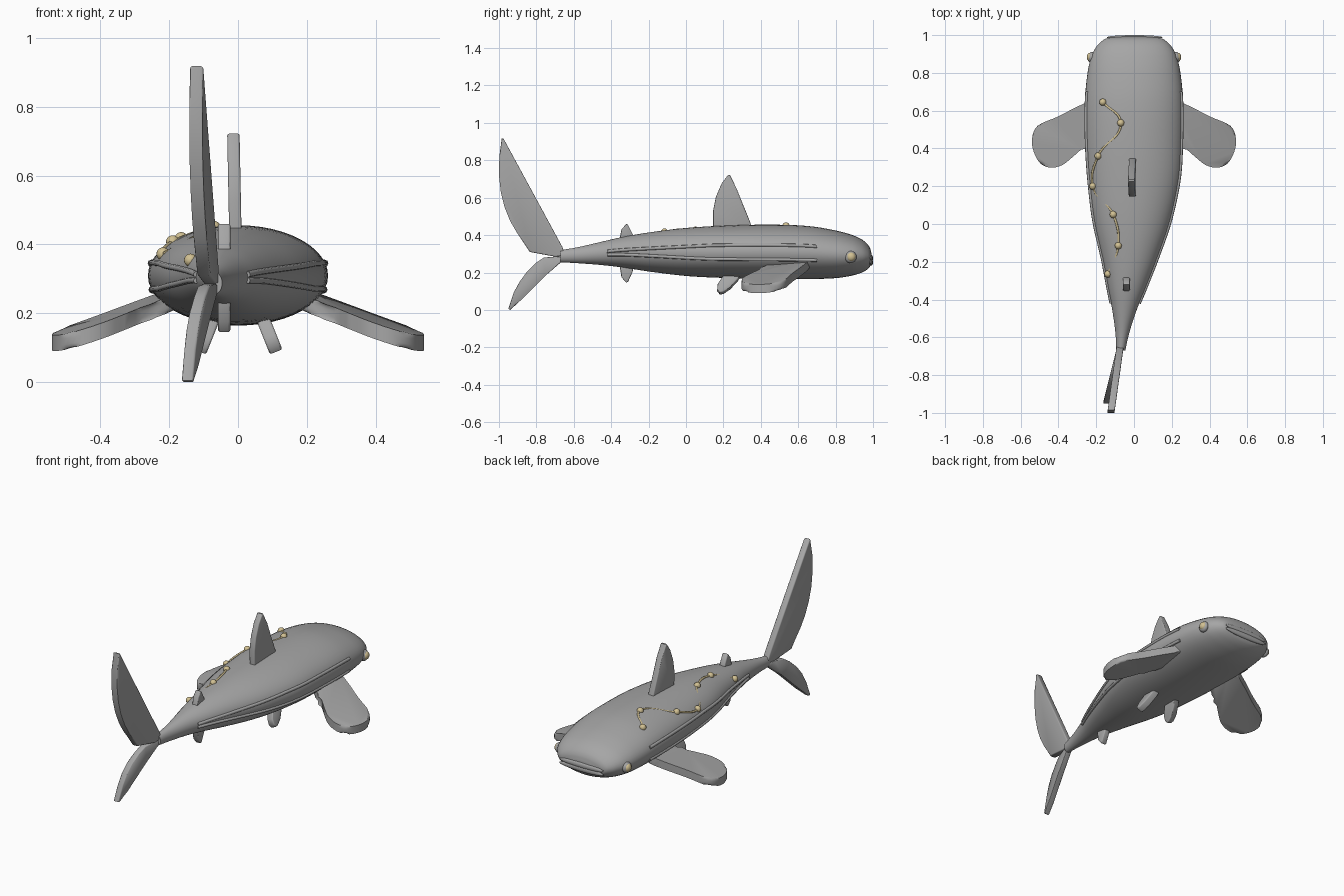
import bpy, bmesh, math
from mathutils import Vector

if "Cube" in bpy.data.objects:
    bpy.data.objects.remove(bpy.data.objects["Cube"])


def material(name, rgb):
    m = bpy.data.materials.new(name)
    m.diffuse_color = (*rgb, 1)
    m.use_nodes = True
    m.node_tree.nodes["Principled BSDF"].inputs["Base Color"].default_value = m.diffuse_color
    return m


GREY = material("skin grey", (0.38, 0.38, 0.38))
SAND = material("sand gold", (0.64, 0.53, 0.29))

# Body stations: y, centre x, half width, bottom z, top z
STATIONS = [
    (-0.67, -0.070, 0.024, 0.255, 0.320), (-0.58, -0.062, 0.036, 0.250, 0.335),
    (-0.45, -0.050, 0.066, 0.240, 0.365), (-0.34, -0.038, 0.100, 0.227, 0.390),
    (-0.18, -0.022, 0.148, 0.203, 0.417), (0.02, -0.010, 0.208, 0.180, 0.440),
    (0.24, 0.0, 0.247, 0.170, 0.452), (0.45, 0.0, 0.260, 0.165, 0.456),
    (0.65, 0.0, 0.260, 0.165, 0.449), (0.80, 0.0, 0.246, 0.170, 0.425),
    (0.89, 0.0, 0.225, 0.184, 0.400), (0.94, 0.0, 0.198, 0.200, 0.377),
    (0.97, 0.0, 0.168, 0.217, 0.352), (0.985, 0.0, 0.135, 0.235, 0.328),
    (0.992, 0.0, 0.070, 0.258, 0.302),
]


def slope(i, k):
    a, b = STATIONS[max(i - 1, 0)], STATIONS[min(i + 1, len(STATIONS) - 1)]
    return (b[k] - a[k]) / (b[0] - a[0])


def section(y):
    """Smoothly interpolated centre x, half width, centre z, half height."""
    y = min(max(y, STATIONS[0][0]), STATIONS[-1][0])
    i = 0
    while i < len(STATIONS) - 2 and y > STATIONS[i + 1][0]:
        i += 1
    p, q = STATIONS[i], STATIONS[i + 1]
    d = q[0] - p[0]
    t = (y - p[0]) / d
    v = []
    for k in range(1, 5):
        v.append((2*t**3 - 3*t**2 + 1) * p[k] + (t**3 - 2*t**2 + t) * d * slope(i, k)
                 + (3*t**2 - 2*t**3) * q[k] + (t**3 - t**2) * d * slope(i + 1, k))
    return v[0], v[1], (v[2] + v[3]) / 2, (v[3] - v[2]) / 2


def finish(name, bm, mat, angle=40):
    bmesh.ops.recalc_face_normals(bm, faces=bm.faces)
    me = bpy.data.meshes.new(name)
    bm.to_mesh(me)
    bm.free()
    ob = bpy.data.objects.new(name, me)
    bpy.context.collection.objects.link(ob)
    me.materials.append(mat)
    bpy.ops.object.select_all(action='DESELECT')
    ob.select_set(True)
    bpy.context.view_layer.objects.active = ob
    bpy.ops.object.shade_smooth_by_angle(angle=math.radians(angle))
    return ob


# Body: lofted elliptical rings
bm = bmesh.new()
rings = []
ys = []
for a, b in zip(STATIONS, STATIONS[1:]):
    ys += [a[0] + (b[0] - a[0]) * k / 4 for k in range(4)]
for y in ys + [STATIONS[-1][0]]:
    cx, w, cz, h = section(y)
    rings.append([bm.verts.new((cx + w * math.cos(a), y, cz + h * math.sin(a)))
                  for a in (2 * math.pi * k / 48 for k in range(48))])
for r, s in zip(rings, rings[1:]):
    for k in range(48):
        bm.faces.new((r[k], r[(k + 1) % 48], s[(k + 1) % 48], s[k]))
bm.faces.new(rings[0])
bm.faces.new(rings[-1])
finish("body", bm, GREY, 60)


def smooth_loop(pts, n=4):
    """Closed Catmull-Rom curve through the points."""
    out, c = [], len(pts)
    for i in range(c):
        p = [Vector(pts[(i + k) % c]) for k in (-1, 0, 1, 2)]
        for j in range(n):
            t = j / n
            out.append(0.5 * (2*p[1] + (p[2] - p[0]) * t + (2*p[0] - 5*p[1] + 4*p[2] - p[3]) * t*t
                              + (3*p[1] - p[0] - 3*p[2] + p[3]) * t**3))
    return out


def fin(name, outline, place, thick, bevel=0.006):
    """Thick plate: place(u, v, side offset) puts the outline into space."""
    bm = bmesh.new()
    sides = [[bm.verts.new(place(p[0], p[1], s * thick / 2)) for p in outline] for s in (-1, 1)]
    bm.faces.new(sides[0])
    bm.faces.new(sides[1][::-1])
    n = len(outline)
    for i in range(n):
        j = (i + 1) % n
        bm.faces.new((sides[0][i], sides[1][i], sides[1][j], sides[0][j]))
    rim = [e for e in bm.edges if len(e.link_faces) == 2 and any(len(f.verts) > 4 for f in e.link_faces)]
    bmesh.ops.bevel(bm, geom=rim, offset=bevel, segments=3, profile=0.5, affect='EDGES')
    return finish(name, bm, GREY, 50)


# Upright fins on the centre line
fin("dorsal_fin", [(0.35, 0.43), (0.345, 0.465), (0.27, 0.65), (0.235, 0.722), (0.225, 0.722), (0.19, 0.675),
                   (0.16, 0.605), (0.145, 0.53), (0.145, 0.43)],
    lambda y, z, o: (-0.008 + o - 0.02 * (z - 0.45), y, z), 0.036)
fin("rear_dorsal_fin", [(-0.28, 0.38), (-0.285, 0.405), (-0.31, 0.455), (-0.32, 0.46), (-0.345, 0.43),
                        (-0.355, 0.38)], lambda y, z, o: (-0.04 + o, y, z), 0.036)
fin("anal_fin", [(-0.28, 0.24), (-0.285, 0.205), (-0.31, 0.15), (-0.32, 0.146), (-0.345, 0.175),
                 (-0.355, 0.24)], lambda y, z, o: (-0.04 + o, y, z), 0.036)

# Tail lobes, swept sideways
fin("upper_tail_lobe", [(-0.645, 0.29), (-0.66, 0.335), (-0.975, 0.915), (-0.985, 0.918), (-0.998, 0.82),
                        (-1.0, 0.72), (-0.99, 0.63), (-0.97, 0.55), (-0.94, 0.475), (-0.905, 0.415),
                        (-0.835, 0.31), (-0.70, 0.285)],
    lambda y, z, o: (-0.075 + o + 0.14 * (y + 0.66), y, z), 0.038)
fin("lower_tail_lobe", [(-0.645, 0.285), (-0.70, 0.285), (-0.76, 0.28), (-0.805, 0.25), (-0.85, 0.205),
                        (-0.89, 0.15), (-0.92, 0.095), (-0.95, 0.005), (-0.94, 0.0), (-0.885, 0.05),
                        (-0.755, 0.18), (-0.66, 0.262)],
    lambda y, z, o: (-0.075 + o + 0.25 * (y + 0.66), y, z), 0.034)

PECTORAL = smooth_loop([(0.17, 0.66), (0.27, 0.635), (0.40, 0.57), (0.51, 0.52), (0.54, 0.45), (0.53, 0.38),
                        (0.495, 0.32), (0.44, 0.298), (0.38, 0.312), (0.33, 0.35), (0.26, 0.41), (0.17, 0.47)])
PELVIC = [(0.29, 0.18), (0.275, 0.155), (0.235, 0.115), (0.20, 0.09), (0.18, 0.088), (0.167, 0.105),
          (0.17, 0.135), (0.20, 0.18)]


def ridge_point(side, y, level):
    cx, w, cz, h = section(y)
    return (cx + side * w * math.sqrt(1 - level**2), y, cz + h * level)


def tube(name, pts, radius, mat, kind='POLY'):
    cu = bpy.data.curves.new(name, 'CURVE')
    cu.dimensions = '3D'
    cu.bevel_depth = radius
    cu.bevel_resolution = 2
    cu.use_fill_caps = True
    sp = cu.splines.new(kind)
    if kind == 'BEZIER':
        sp.bezier_points.add(len(pts) - 1)
        for b, p in zip(sp.bezier_points, pts):
            b.co = p
            b.handle_left_type = b.handle_right_type = 'AUTO'
    else:
        sp.points.add(len(pts) - 1)
        for b, p in zip(sp.points, pts):
            b.co = (*p, 1)
    cu.materials.append(mat)
    bpy.context.collection.objects.link(bpy.data.objects.new(name, cu))


def ball(name, loc, scale, mat, seg=20):
    bm = bmesh.new()
    bmesh.ops.create_uvsphere(bm, u_segments=seg, v_segments=seg // 2 + 2, radius=1)
    for v in bm.verts:
        v.co = Vector(loc) + Vector(a * b for a, b in zip(v.co, scale))
    return finish(name, bm, mat, 60)


# Paired parts
for s, label in ((-1, "left"), (1, "right")):
    fin(label + "_pectoral_fin", PECTORAL,
        lambda x, y, o: (s * x, y, 0.215 - 0.32 * (x - 0.25) + 0.1 * (y - 0.5) + o), 0.046, 0.014)
    fin(label + "_pelvic_fin", PELVIC,
        lambda y, z, o: (s * (0.078 + 0.4 * (0.17 - z) + o), y, z + 0.4 * o), 0.036)
    for level, part in ((0.25, "upper"), (-0.28, "lower")):
        tube(f"{label}_{part}_ridge",
             [ridge_point(s, -0.42 + 1.12 * k / 28, level * (0.5 + 0.5 * min(1, k / 14))) for k in range(29)],
             0.009, GREY)
    # Eye: grey rim with a sand coloured iris
    ball(label + "_eye_rim", (s * 0.222, 0.88, 0.283), (0.022, 0.032, 0.032), GREY)
    ball(label + "_eye", (s * 0.231, 0.883, 0.284), (0.019, 0.024, 0.024), SAND)

# Lens-shaped mouth: two lips
for dz, part in ((0.011, "upper"), (-0.011, "lower")):
    ball(part + "_lip", (0.003, 0.988, 0.266 + dz), (0.148, 0.012, 0.018), GREY, 32)

# Beads and thread over the back
beads = []
for x, y in ((-0.165, 0.645), (-0.07, 0.535), (-0.19, 0.36), (-0.218, 0.2), (-0.11, 0.05),
             (-0.083, -0.115), (-0.138, -0.265)):
    cx, w, cz, h = section(y)
    beads.append((x, y, cz + h * math.sqrt(max(0.05, 1 - ((x - cx) / w)**2))))
for i, p in enumerate(beads):
    ball(f"bead_{i + 1}", p, (0.019, 0.019, 0.019), SAND, 16)
tube("bead_thread", beads, 0.006, SAND, 'BEZIER')
